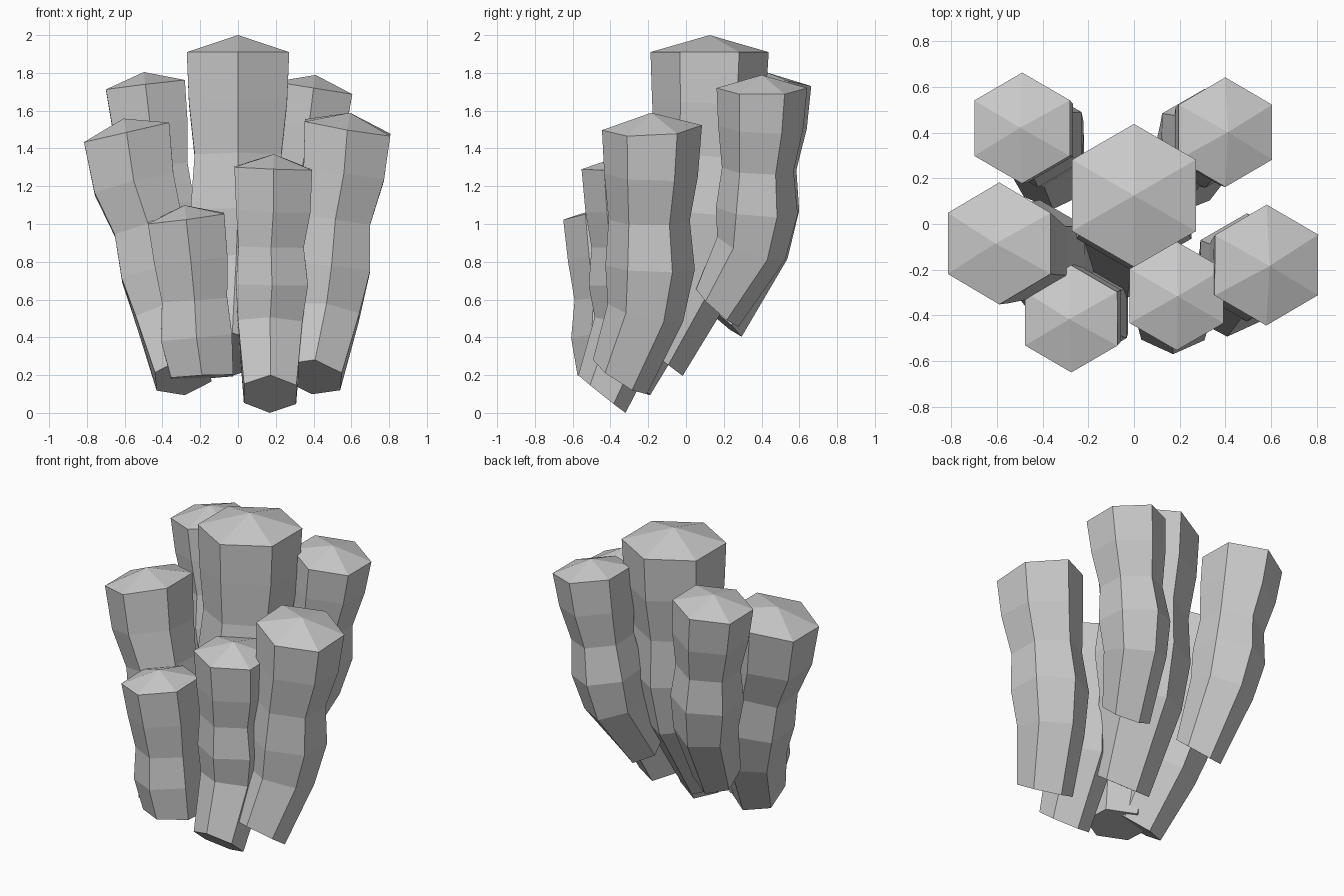
import bpy, bmesh, math
from mathutils import Vector

Z = Vector((0, 0, 1))


def column(name, path, radii, base_lean, top_lean, peak):
    """Six-sided bulging stalk swept along a bent path, with a low pointed cap."""
    pts = [Vector(p) for p in path]
    n = len(pts)
    bm = bmesh.new()
    rings = []
    for i, (p, r) in enumerate(zip(pts, radii)):
        if i == 0:
            t = Vector((*base_lean, 1)).normalized()
        elif i == n - 1:
            t = Vector((*top_lean, 1)).normalized()
        else:
            t = ((pts[i + 1] - p).normalized() + (p - pts[i - 1]).normalized()).normalized()
        q = Z.rotation_difference(t)
        ring = []
        for k in range(6):
            a = math.pi / 2 + k * math.pi / 3
            ring.append(bm.verts.new(p + q @ Vector((r * math.cos(a), r * math.sin(a), 0))))
        rings.append(ring)
    tip = bm.verts.new(pts[-1] + t * peak)
    bm.faces.new(rings[0][::-1])
    for k in range(6):
        j = (k + 1) % 6
        for lo, hi in zip(rings, rings[1:]):
            bm.faces.new((lo[k], lo[j], hi[j], hi[k]))
        bm.faces.new((rings[-1][k], rings[-1][j], tip))
    bmesh.ops.recalc_face_normals(bm, faces=bm.faces)
    me = bpy.data.meshes.new(name)
    bm.to_mesh(me)
    bm.free()
    ob = bpy.data.objects.new(name, me)
    bpy.context.collection.objects.link(ob)


# Tall middle stalk
column("centre_stalk",
       [(-.03, -.17, .31), (-.01, .05, .77), (0, .08, 1.06), (0, .1, 1.36), (0, .12, 1.64), (0, .125, 1.91)],
       [.19, .25, .29, .265, .3, .313], (0, .75), (0, 0), .09)
# Back pair
column("back_left_stalk",
       [(-.35, .18, .5), (-.39, .35, .87), (-.42, .38, 1.09), (-.435, .39, 1.3), (-.465, .41, 1.52), (-.49, .42, 1.735)],
       [.15, .195, .22, .195, .23, .243], (-.12, .85), (-.12, .02), .07)
column("back_right_stalk",
       [(.2, .165, .555), (.28, .345, .87), (.31, .375, 1.07), (.34, .38, 1.29), (.375, .395, 1.51), (.4, .402, 1.72)],
       [.15, .19, .217, .19, .225, .24], (.15, .9), (.16, 0), .07)
# Side pair
column("left_stalk",
       [(-.29, -.33, .19), (-.36, -.17, .52), (-.415, -.13, .75), (-.475, -.12, .99), (-.55, -.1, 1.21), (-.59, -.085, 1.485)],
       [.17, .21, .237, .213, .248, .267], (-.2, .7), (-.23, 0), .075)
column("right_stalk",
       [(.4, -.35, .19), (.465, -.215, .53), (.495, -.19, .77), (.515, -.195, 1.02), (.56, -.185, 1.26), (.58, -.18, 1.51)],
       [.17, .205, .237, .215, .248, .265], (.2, .65), (.17, -.05), .08)
# Short front pair
column("front_left_stalk",
       [(-.19, -.385, .19), (-.22, -.39, .4), (-.23, -.39, .6), (-.25, -.4, .815), (-.275, -.415, 1.03)],
       [.19, .218, .2, .225, .235], (-.05, .05), (-.13, -.03), .07)
column("front_right_stalk",
       [(.17, -.445, .1), (.17, -.29, .47), (.18, -.295, .68), (.175, -.3, .88), (.187, -.305, 1.07), (.187, -.315, 1.295)],
       [.16, .197, .22, .2, .227, .238], (.03, .8), (.04, -.02), .075)
